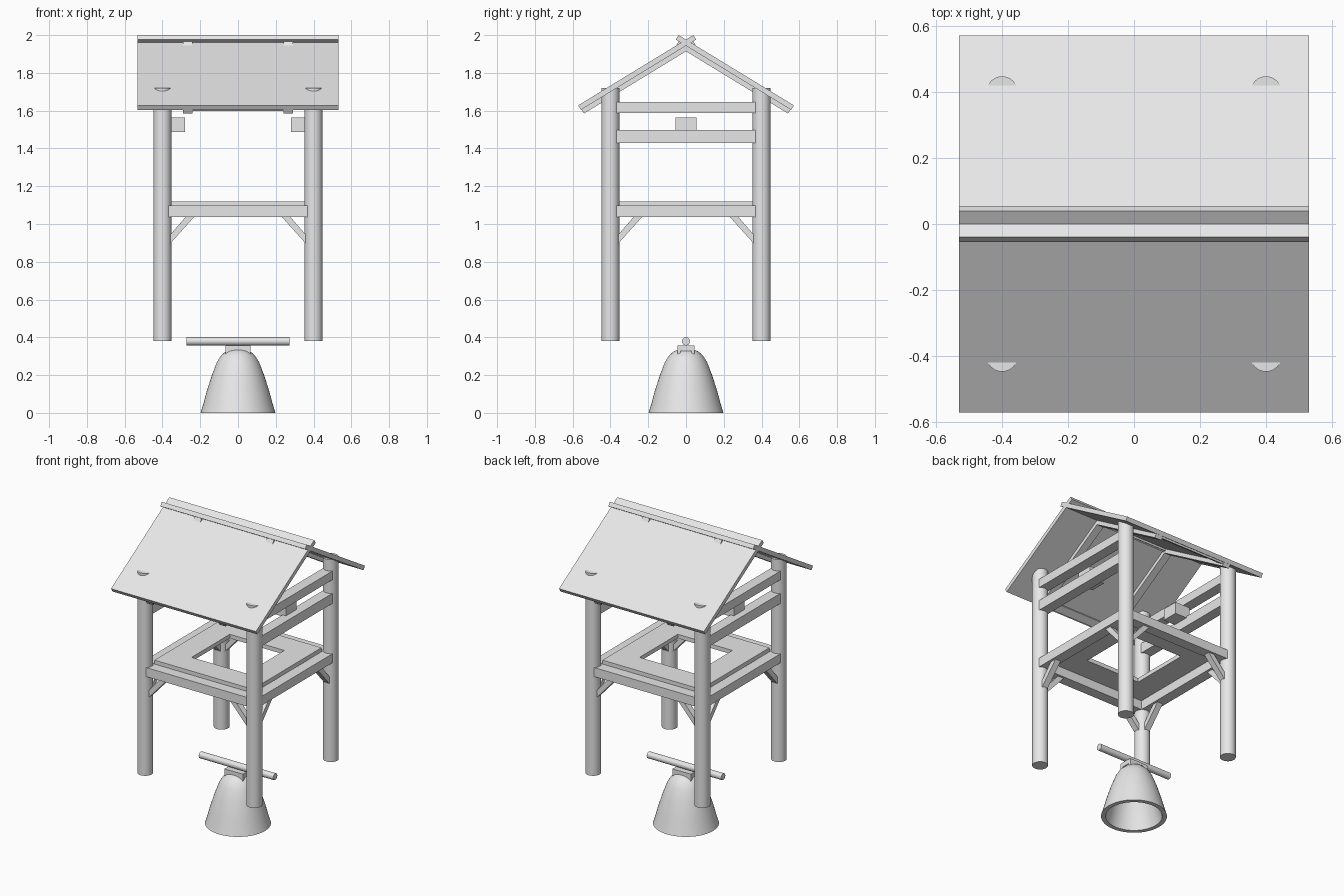
import bpy, bmesh, math

if "Cube" in bpy.data.objects:
    bpy.data.objects.remove(bpy.data.objects["Cube"])

mat = bpy.data.materials.new("plain_grey")
mat.diffuse_color = (0.8, 0.8, 0.8, 1)
mat.use_nodes = True
mat.node_tree.nodes["Principled BSDF"].inputs["Base Color"].default_value = mat.diffuse_color


def finish(name, bm, smooth=False):
    bmesh.ops.recalc_face_normals(bm, faces=bm.faces)
    me = bpy.data.meshes.new(name)
    bm.to_mesh(me)
    bm.free()
    ob = bpy.data.objects.new(name, me)
    me.materials.append(mat)
    bpy.context.collection.objects.link(ob)
    if smooth:
        bpy.ops.object.select_all(action='DESELECT')
        ob.select_set(True)
        bpy.context.view_layer.objects.active = ob
        bpy.ops.object.shade_smooth_by_angle(angle=math.radians(35))
    return ob


def prism(name, pts, a, b, place):
    """Extrude a 2D outline from a to b; place maps (p, q, depth) to xyz."""
    bm = bmesh.new()
    lo = [bm.verts.new(place(p, q, a)) for p, q in pts]
    hi = [bm.verts.new(place(p, q, b)) for p, q in pts]
    bm.faces.new(lo)
    bm.faces.new(hi)
    n = len(pts)
    for i in range(n):
        j = (i + 1) % n
        bm.faces.new((lo[i], lo[j], hi[j], hi[i]))
    return finish(name, bm)


def box(name, x0, x1, y0, y1, z0, z1):
    pts = [(x0, y0), (x1, y0), (x1, y1), (x0, y1)]
    return prism(name, pts, z0, z1, lambda p, q, d: (p, q, d))


def lathe(name, profile, place, seg=40):
    """Revolve (radius, height) points; place maps local to world axes."""
    bm = bmesh.new()
    rings = []
    for r, h in profile:
        if r == 0:
            rings.append([bm.verts.new(place(0, 0, h))] * seg)
        else:
            rings.append([bm.verts.new(place(r * math.cos(t), r * math.sin(t), h))
                          for t in (2 * math.pi * i / seg for i in range(seg))])
    for a, b in zip(rings, rings[1:]):
        for i in range(seg):
            j = (i + 1) % seg
            corners = list(dict.fromkeys((a[i], a[j], b[j], b[i])))
            if len(corners) > 2:
                bm.faces.new(corners)
    bmesh.ops.remove_doubles(bm, verts=bm.verts, dist=0.0005)
    return finish(name, bm, True)


# Four round posts with a pair of diagonal braces each
P, R = 0.4, 0.0475
brace = [(0.36, 0.895), (0.36, 0.942), (0.27, 1.045), (0.225, 1.045)]
for sx in (-1, 1):
    for sy in (-1, 1):
        lathe("post", [(0, 0.38), (R, 0.38), (R, 1.72), (0, 1.72)],
              lambda x, y, z: (x + sx * P, y + sy * P, z))
        prism("brace_x", brace, P - 0.02, P + 0.02,
              lambda p, q, d: (sx * p, sy * d, q))
        prism("brace_y", brace, P - 0.02, P + 0.02,
              lambda p, q, d: (sx * d, sy * p, q))

# Floor beams, side rails and bearing blocks
W, E = 0.035, 0.372
for s in (-1, 1):
    c = s * P
    box("floor_beam_x", -E, E, c - W, c + W, 1.037, 1.097)
    box("floor_beam_y", c - W, c + W, -E, E, 1.037, 1.097)
    box("lower_rail", c - W, c + W, -E, E, 1.43, 1.497)
    box("upper_rail", c - W, c + W, -E, E, 1.587, 1.645)
    box("bearing_block", s * 0.28, s * 0.39, -0.055, 0.055, 1.487, 1.565)

# Four floor boards laid around a square opening
for k in range(4):
    ca, sa = [(1, 0), (0, 1), (-1, 0), (0, -1)][k]
    prism("floor_board", [(-0.2, -0.36), (0.36, -0.36), (0.36, -0.2), (-0.2, -0.2)],
          1.093, 1.12, lambda p, q, d: (p * ca - q * sa, p * sa + q * ca, d))

# Crossing roof slabs with rafters and battens underneath
ang = math.atan(0.61)
C, S = math.cos(ang), math.sin(ang)


def slope_box(name, side, u0, u1, n0, n1, x0, x1):
    pts = [(-0.571 + u * C + n * S, 1.628 + u * S - n * C)
           for u, n in ((u0, n0), (u1, n0), (u1, n1), (u0, n1))]
    return prism(name, pts, x0, x1, lambda p, q, d: (d, -side * p, q))


T, L = 0.028, 0.715
for side in (-1, 1):
    slope_box("roof_slab", side, 0, L, 0, T, -0.531, 0.531)
    for cx in (-0.265, 0.265):
        slope_box("rafter", side, 0.004, L - 0.018, T, T + 0.025, cx - 0.025, cx + 0.025)
    slope_box("eave_batten", side, 0.01, 0.06, T, T + 0.012, -0.24, 0.24)
    slope_box("ridge_batten", side, L - 0.08, L - 0.03, T, T + 0.012, -0.24, 0.24)

# Hollow bell, outside then inside, ending on the rim
outer = [(0.198, 0), (0.183, 0.05), (0.167, 0.11), (0.14, 0.195), (0.112, 0.268),
         (0.092, 0.3), (0.066, 0.325), (0.035, 0.338), (0, 0.343)]
inner = [(0, 0.315), (0.045, 0.3), (0.085, 0.26), (0.115, 0.19), (0.142, 0.11),
         (0.17, 0), (0.198, 0)]
lathe("bell", outer + inner, lambda x, y, z: (x, y, z), seg=48)

# Bell hanger: saddle plate with two cheeks, carrying a round bar
box("hanger_plate", -0.067, 0.067, -0.045, 0.045, 0.328, 0.358)
for s in (-1, 1):
    lo, hi = sorted((s * 0.028, s * 0.045))
    box("hanger_cheek", -0.067, 0.067, lo, hi, 0.308, 0.335)
lathe("hanging_bar", [(0, -0.273), (0.0215, -0.273), (0.0215, 0.273), (0, 0.273)],
      lambda x, y, z: (z, x, y + 0.379), seg=24)
